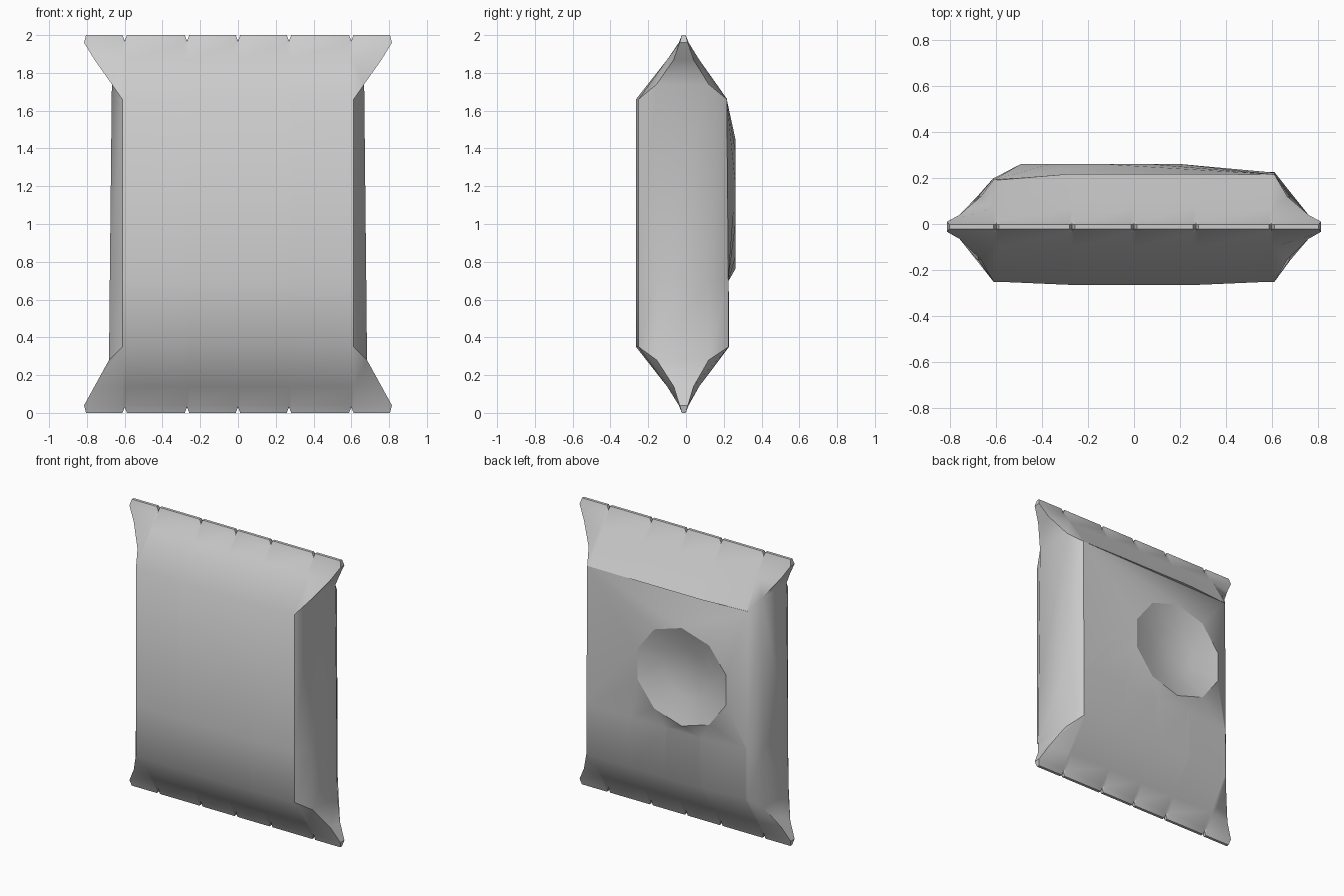
import bpy, bmesh, math

if "Cube" in bpy.data.objects:
    bpy.data.objects.remove(bpy.data.objects["Cube"])

bm = bmesh.new()

# columns across the bag: each crimp notch gets a left, middle and right column
NOTCHES = (-0.6, -0.27, 0.0, 0.27, 0.6)
COLS = [(c + d, d == 0) for c in NOTCHES for d in (-0.012, 0, 0.012)]

# rings: panel z, side z, half width, side front y, side back y, front y, back y
RINGS = [
    (0.00, 0.00, 0.805, -0.022, -0.002, -0.022, -0.002),
    (0.04, 0.04, 0.815, -0.034, 0.010, -0.038, 0.014),
    (0.14, 0.14, 0.76, -0.065, 0.040, -0.100, 0.070),
    (0.35, 0.28, 0.683, -0.155, 0.120, -0.265, 0.228),
    (0.70, 0.70, 0.679, -0.155, 0.120, -0.265, 0.226),
    (1.66, 1.74, 0.668, -0.155, 0.120, -0.265, 0.218),
    (1.87, 1.87, 0.76, -0.065, 0.040, -0.100, 0.070),
    (1.96, 1.96, 0.815, -0.034, 0.010, -0.038, 0.014),
    (2.00, 2.00, 0.805, -0.022, -0.002, -0.022, -0.002),
]
LAST = len(RINGS) - 1


def panel_row(i, back):
    """One row of vertices across the front or back panel."""
    z, zs, w, sf, sb, f, b = RINGS[i]
    side, mid = (sb, b) if back else (sf, f)
    row = [bm.verts.new((-w, side, zs))]
    for x, notch in COLS:
        y = mid
        if abs(x) > 0.5 and 3 <= i <= 5:      # panel rounds off to the sides
            y *= (0.88 if x < 0 else 0.99) if back else 0.95
        dz = 0.03 if notch and i == 0 else -0.03 if notch and i == LAST else 0
        row.append(bm.verts.new((x, y, z + dz)))
    row.append(bm.verts.new((w, side, zs)))
    return row


front = [panel_row(i, False) for i in range(LAST + 1)]
back = [panel_row(i, True) for i in range(LAST + 1)]
n = len(front[0])

# front and back panels, leaving a gap in the back for the dent
for i in range(LAST):
    for j in range(n - 1):
        bm.faces.new((front[i][j], front[i][j + 1], front[i + 1][j + 1], front[i + 1][j]))
        if not (i == 4 and 1 <= j < n - 2):
            bm.faces.new((back[i][j + 1], back[i][j], back[i + 1][j], back[i + 1][j + 1]))
    # side gussets
    for j in (0, n - 1):
        bm.faces.new((front[i][j], front[i + 1][j], back[i + 1][j], back[i][j]))
# crimped end seals
for i in (0, LAST):
    for j in range(n - 1):
        bm.faces.new((front[i][j], front[i][j + 1], back[i][j + 1], back[i][j]))

# shallow ten-sided dent in the back
SIDES = 10


def dent_ring(r, y):
    angles = [math.tau * (k + 0.5) / SIDES for k in range(SIDES)]
    return [bm.verts.new((-0.15 + r * math.cos(a), y, 1.105 + r * 0.95 * math.sin(a))) for a in angles]


rim, inner = dent_ring(0.36, 0.262), dent_ring(0.18, 0.205)
centre = bm.verts.new((-0.15, 0.19, 1.105))
for k in range(SIDES):
    m = (k + 1) % SIDES
    bm.faces.new((rim[k], rim[m], inner[m], inner[k]))
    bm.faces.new((inner[k], inner[m], centre))
gap = [e for e in bm.edges if e.is_boundary]
bmesh.ops.triangle_fill(bm, edges=gap, use_beauty=True, normal=(0, 1, 0))

# smooth foil with creases at the gussets and the dent rim
bmesh.ops.recalc_face_normals(bm, faces=bm.faces[:])
rim_set = set(rim)
for f in bm.faces:
    f.smooth = True
for e in bm.edges:
    on_rim = e.verts[0] in rim_set and e.verts[1] in rim_set
    if on_rim or e.calc_face_angle(0) > math.radians(42):
        e.smooth = False

mesh = bpy.data.meshes.new("snack_bag")
bm.to_mesh(mesh)
bm.free()
bag = bpy.data.objects.new("snack_bag", mesh)
bpy.context.collection.objects.link(bag)
